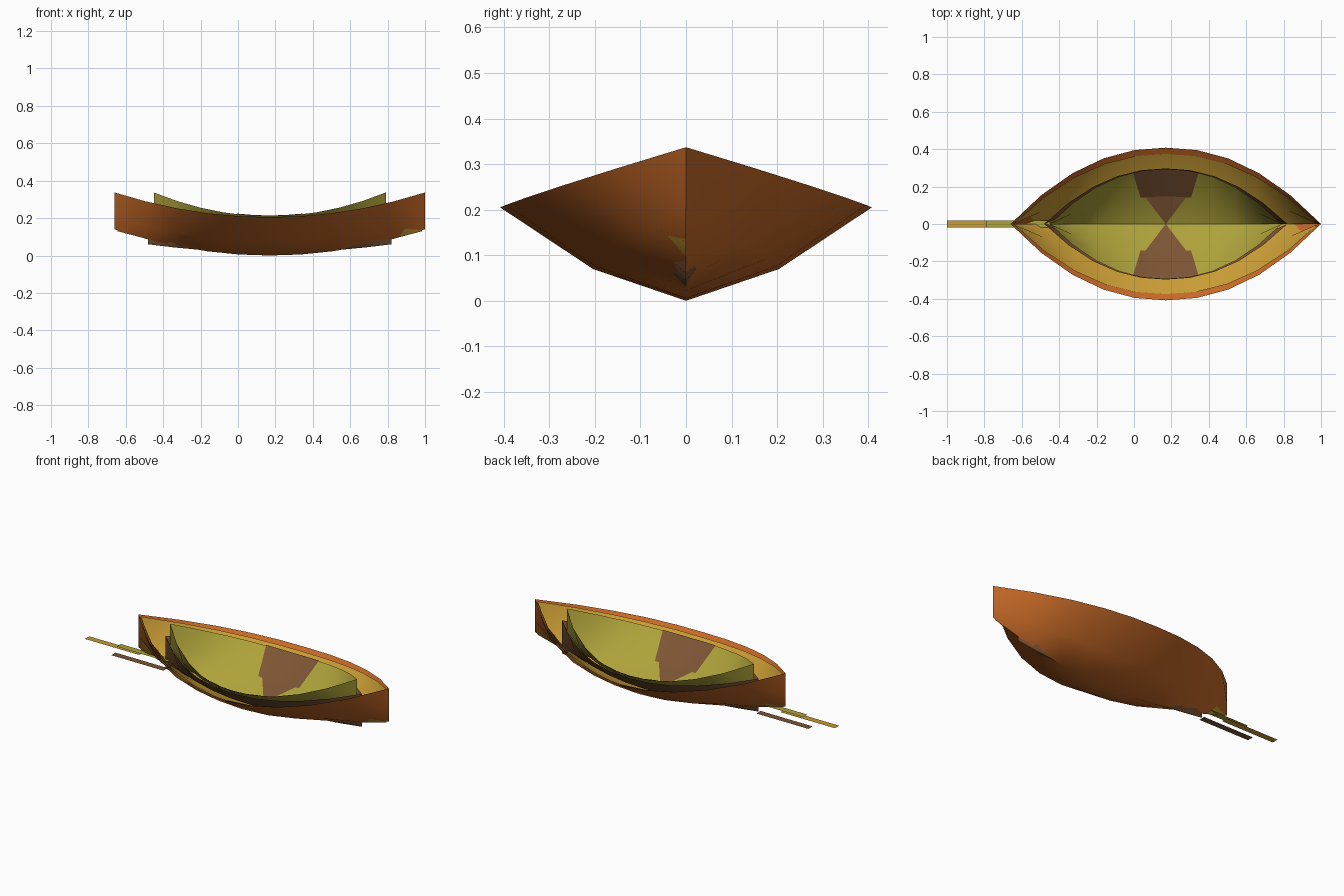
import bpy
import math

old = bpy.data.objects.get("Cube")
if old:
    bpy.data.objects.remove(old, do_unlink=True)

CENTRE_X = 0.17
STEPS = 10


def material(name, colour):
    m = bpy.data.materials.new(name)
    m.use_nodes = True
    m.diffuse_color = (*colour, 1)
    bsdf = next(n for n in m.node_tree.nodes if n.type == 'BSDF_PRINCIPLED')
    bsdf.inputs["Base Color"].default_value = (*colour, 1)
    bsdf.inputs["Roughness"].default_value = 0.8
    return m


orange = material("burnt_orange", (0.56, 0.14, 0.02))
gold = material("gold", (0.58, 0.33, 0.035))
olive = material("olive_green", (0.42, 0.36, 0.042))
brown = material("brown", (0.205, 0.091, 0.035))


def add_mesh(name, verts, faces, mat):
    mesh = bpy.data.meshes.new(name)
    mesh.from_pydata(verts, [], faces)
    mesh.materials.append(mat)
    mesh.validate()
    obj = bpy.data.objects.new(name, mesh)
    bpy.context.collection.objects.link(obj)
    bpy.ops.object.select_all(action='DESELECT')
    obj.select_set(True)
    bpy.context.view_layer.objects.active = obj
    bpy.ops.object.shade_smooth_by_angle(angle=math.radians(45))
    return obj


class Hull:
    """Pointed canoe shell: keel, chine and gunwale swept along x."""

    def __init__(self, length, width, keel, gunwale):
        self.length, self.width = length, width
        self.keel, self.gunwale = keel, gunwale     # (middle z, tip z)

    def point(self, t, v):
        # t runs from -1 to 1 lengthwise, v from -1 to 1 across
        a = abs(t)
        low = self.keel[0] + (self.keel[1] - self.keel[0]) * a ** 2
        high = self.gunwale[0] + (self.gunwale[1] - self.gunwale[0]) * a ** 2
        s = abs(v)
        rise = 0.68 * s if s <= 0.5 else 0.34 + 1.32 * (s - 0.5)
        y = self.width * (1 - a ** 2.15) * v
        return (CENTRE_X + self.length * t, y, low + (high - low) * rise)

    def build(self, name, mat):
        rows = [-1, -0.5, 0, 0.5, 1]
        n = len(rows)
        verts = [self.point(2 * i / STEPS - 1, v)
                 for i in range(STEPS + 1) for v in rows]
        faces = [(i * n + j, (i + 1) * n + j, (i + 1) * n + j + 1, i * n + j + 1)
                 for i in range(STEPS) for j in range(n - 1)]
        # join the two sides along each stem
        obj = add_mesh(name, verts, faces, mat)
        return obj


# Nested shells, from the outermost inwards
outer = Hull(0.83, 0.408, (0.0, 0.14), (0.205, 0.337))
lining = Hull(0.815, 0.375, (0.012, 0.13), (0.192, 0.328))
middle = Hull(0.65, 0.297, (0.016, 0.06), (0.2, 0.257))
inner = Hull(0.62, 0.295, (0.028, 0.125), (0.21, 0.337))
outer.build("outer_hull", orange)
lining.build("hull_lining", gold)
middle.build("middle_shell", brown)
inner.build("inner_shell", olive)

# Fan-shaped brown patches on the inside of the inner shell
for side, label in ((1, "back"), (-1, "front")):
    for part, v0, v1, w0, w1 in (("lower", 0, 0.5, 0, 0.11),
                                 ("upper", 0.5, 1, 0.135, 0.175)):
        verts, faces = [], []
        cols = 4
        for v, w in ((v0, w0), (v1, w1)):
            for i in range(cols + 1):
                t = (2 * i / cols - 1) * w / inner.length
                x, y, z = inner.point(t, v * side)
                verts.append((x, y * 0.995, z + 0.004))
        for i in range(cols):
            f = (i, i + 1, i + cols + 2, i + cols + 1)
            faces.append(f if side > 0 else f[::-1])
        if w0 == 0:
            # the lower piece narrows to a single point on the keel
            tip = verts[0]
            verts = [tip] + verts[cols + 1:]
            faces = [(0, i + 2, i + 1) if side > 0 else (0, i + 1, i + 2)
                     for i in range(cols)]
        add_mesh(f"{label}_patch_{part}", verts, faces, brown)

# Flat stalks reaching out from the right-hand tip of each shell
for name, x0, x1, z, mat in (("lining_stalk", -1.0, -0.64, 0.107, gold),
                             ("inner_stalk", -0.79, -0.45, 0.117, olive),
                             ("middle_stalk", -0.825, -0.48, 0.056, brown)):
    h = 0.02
    add_mesh(name, [(x0, -h, z), (x1, -h, z), (x1, h, z), (x0, h, z)],
             [(0, 1, 2, 3)], mat)
